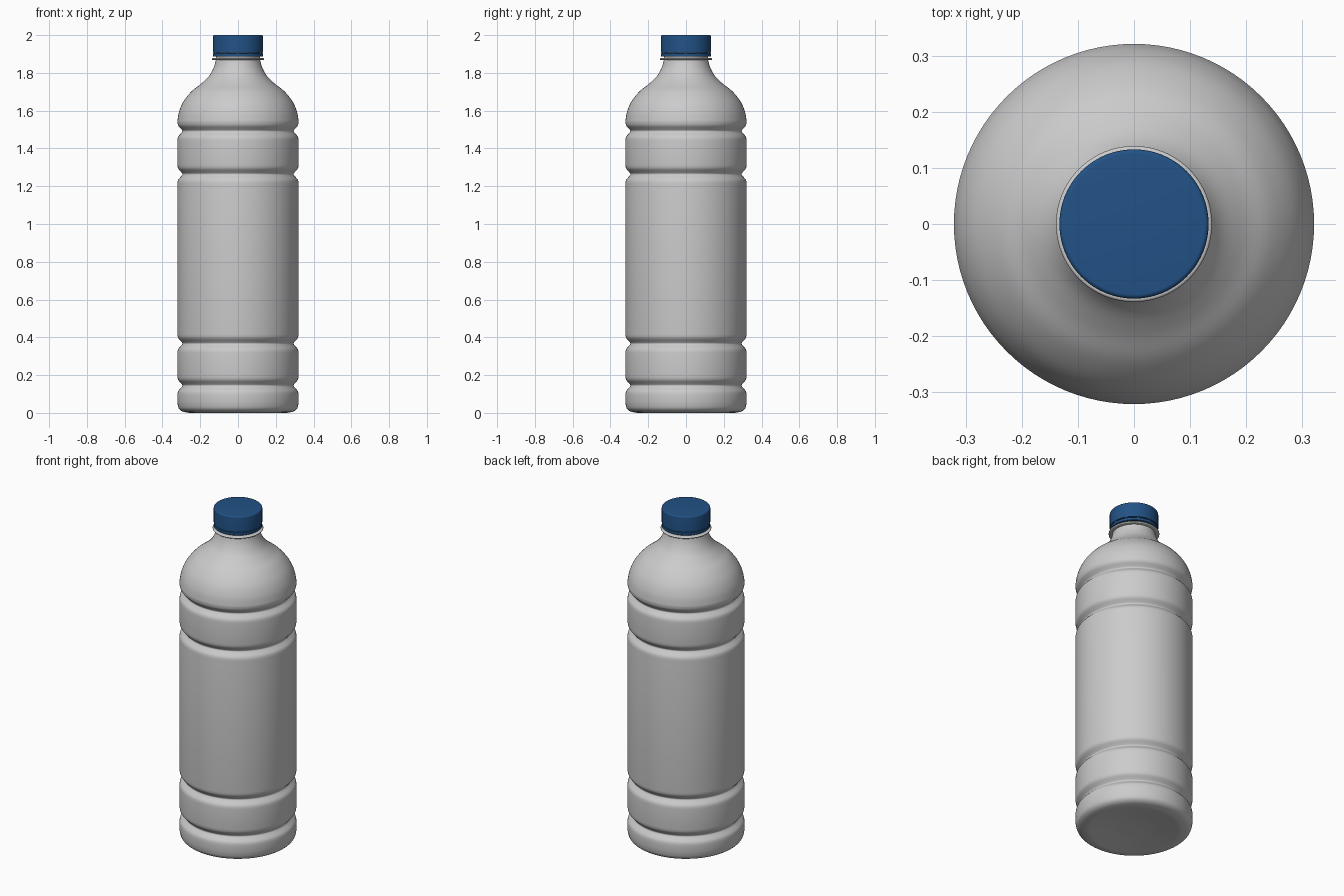
import bpy, bmesh, math

cube = bpy.data.objects.get("Cube")
if cube:
    bpy.data.objects.remove(cube)

SIDES = 96
BODY_R = 0.321


def material(name, colour, rough):
    mat = bpy.data.materials.new(name)
    mat.use_nodes = True
    mat.diffuse_color = (*colour, 1)
    bsdf = mat.node_tree.nodes["Principled BSDF"]
    bsdf.inputs["Base Color"].default_value = (*colour, 1)
    bsdf.inputs["Roughness"].default_value = rough
    return mat


def lathe(name, profile, mat, sharp=35):
    """Revolve (radius, height) points about z; zero radius closes an end."""
    bm = bmesh.new()
    verts = [bm.verts.new((r, 0, z)) for r, z in profile]
    edges = [bm.edges.new(pair) for pair in zip(verts, verts[1:])]
    bmesh.ops.spin(bm, geom=verts + edges, axis=(0, 0, 1), cent=(0, 0, 0),
                   angle=math.tau, steps=SIDES, use_duplicate=False)
    bmesh.ops.remove_doubles(bm, verts=bm.verts, dist=0.00005)
    bmesh.ops.recalc_face_normals(bm, faces=bm.faces)
    mesh = bpy.data.meshes.new(name)
    bm.to_mesh(mesh)
    bm.free()
    mesh.materials.append(mat)
    obj = bpy.data.objects.new(name, mesh)
    bpy.context.collection.objects.link(obj)
    bpy.ops.object.select_all(action="DESELECT")
    obj.select_set(True)
    bpy.context.view_layer.objects.active = obj
    bpy.ops.object.shade_smooth_by_angle(angle=math.radians(sharp))
    return obj


def arc(cr, cz, radius, start, end, steps=6):
    """Points along a circular arc, angles in degrees."""
    angles = [math.radians(start + (end - start) * i / steps) for i in range(steps + 1)]
    return [(cr + radius * math.cos(a), cz + radius * math.sin(a)) for a in angles]


def smooth(points, steps=5):
    """Catmull-Rom curve through the points."""
    ext = [points[0]] + points + [points[-1]]
    out = []
    for a, b, c, d in zip(ext, ext[1:], ext[2:], ext[3:]):
        for i in range(steps):
            t = i / steps
            out.append(tuple(
                0.5 * (2 * q + (s - p) * t + (2 * p - 5 * q + 4 * s - u) * t * t
                       + (3 * q - p - 3 * s + u) * t ** 3)
                for p, q, s, u in zip(a, b, c, d)))
    return out + [points[-1]]


def groove(z):
    """Rounded pinch around the body, with soft shoulders either side."""
    return smooth([(BODY_R, z - 0.05), (BODY_R - 0.004, z - 0.03),
                   (BODY_R - 0.02, z - 0.011), (BODY_R - 0.027, z),
                   (BODY_R - 0.02, z + 0.011), (BODY_R - 0.004, z + 0.03),
                   (BODY_R, z + 0.05)], 3)


plastic = material("pale grey plastic", (0.6, 0.6, 0.6), 0.4)
blue = material("blue cap plastic", (0.016, 0.085, 0.24), 0.4)

# Bottle body: shallow dished base, rounded foot, four grooves
body = smooth([(0, 0.02), (0.1, 0.017), (0.2, 0.006), (0.25, 0)])
body += smooth([(0.265, 0.001), (0.295, 0.008), (0.314, 0.025), (BODY_R, 0.055)])
for height in (0.145, 0.367, 1.264, 1.492):
    body += groove(height)

# Domed shoulder flowing into the neck, closed under the cap
body += smooth([(BODY_R, 1.545), (0.312, 1.595), (0.288, 1.65), (0.245, 1.703),
                (0.196, 1.742), (0.155, 1.782), (0.13, 1.825), (0.118, 1.865),
                (0.115, 1.9)])
body += [(0.115, 1.97), (0, 1.97)]
lathe("bottle_body", body, plastic)

# Support flange on the neck
lathe("neck_flange", [(0.11, 1.867)] + arc(0.134, 1.873, 0.005, -90, 90)
      + [(0.11, 1.879)], plastic)

# Tamper band, separated from the cap by a thin gap
lathe("tamper_band", [(0.114, 1.886), (0.13, 1.886), (0.132, 1.888),
                      (0.132, 1.902), (0.13, 1.904), (0.114, 1.904)], blue)

# Bridges joining band and cap
bm = bmesh.new()
for i in range(12):
    a = math.tau * i / 12
    made = bmesh.ops.create_cube(bm, size=1)["verts"]
    bmesh.ops.scale(bm, verts=made, vec=(0.01, 0.012, 0.012))
    bmesh.ops.translate(bm, verts=made, vec=(0.125, 0, 1.906))
    for v in made:
        x, y = v.co.x, v.co.y
        v.co.x = x * math.cos(a) - y * math.sin(a)
        v.co.y = x * math.sin(a) + y * math.cos(a)
mesh = bpy.data.meshes.new("band_bridges")
bm.to_mesh(mesh)
bm.free()
mesh.materials.append(blue)
bpy.context.collection.objects.link(bpy.data.objects.new("band_bridges", mesh))

# Screw cap with a rounded top rim
lathe("screw_cap", [(0.114, 1.908), (0.133, 1.908)]
      + arc(0.125, 1.992, 0.008, 0, 90) + [(0, 2.0)], blue)
